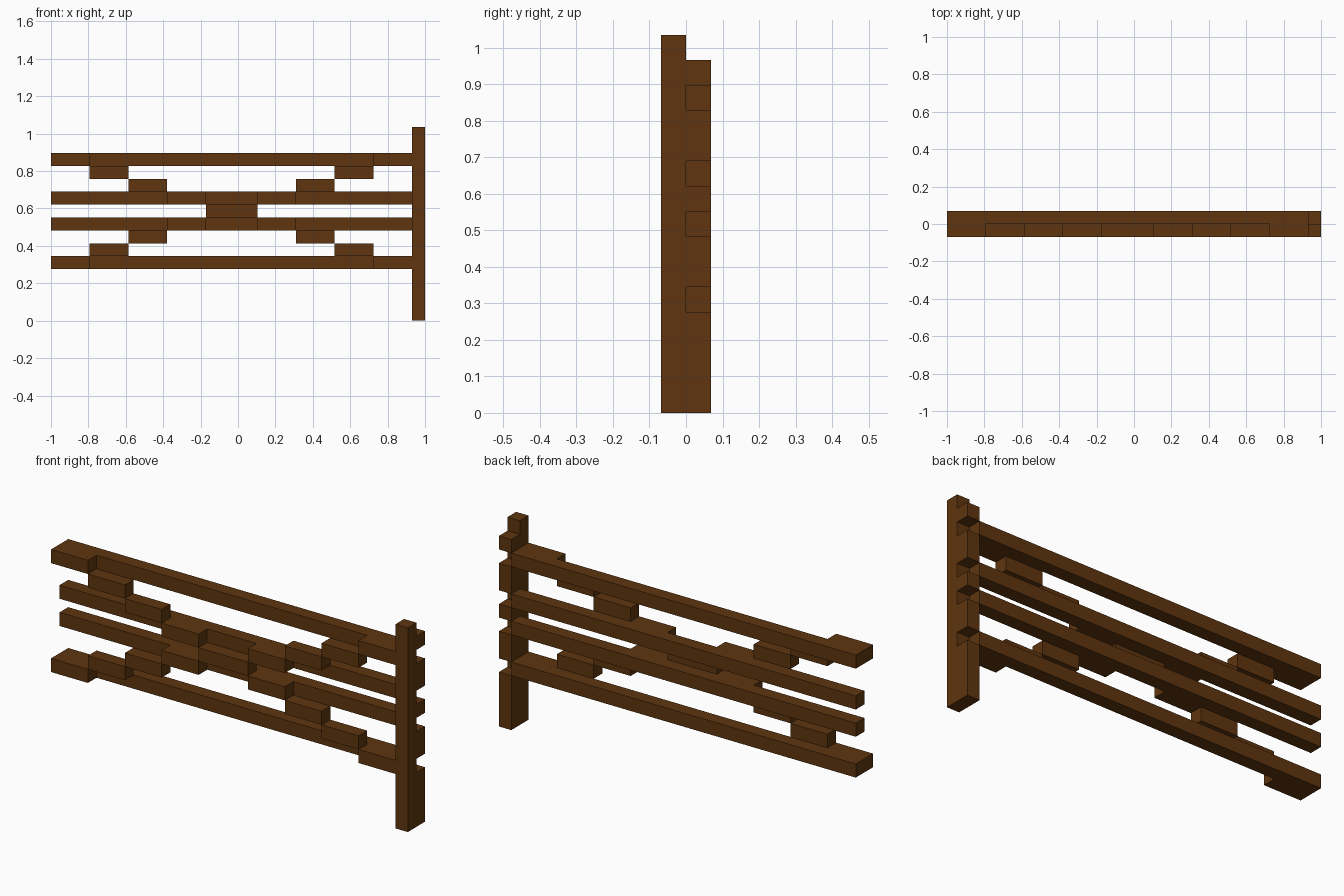
import bpy, bmesh
from mathutils import Matrix

if "Cube" in bpy.data.objects:
    bpy.data.objects.remove(bpy.data.objects["Cube"])

U = 2 / 29          # one block of the grid
COLS = 28           # rail length in blocks
MID = 8             # row the pattern mirrors about

wood = bpy.data.materials.new("brown_wood")
wood.diffuse_color = (0.114, 0.036, 0.0045, 1)
wood.use_nodes = True
wood.node_tree.nodes["Principled BSDF"].inputs["Base Color"].default_value = wood.diffuse_color


def finish(name, bm):
    bmesh.ops.recalc_face_normals(bm, faces=bm.faces)
    mesh = bpy.data.meshes.new(name)
    bm.to_mesh(mesh)
    bm.free()
    mesh.materials.append(wood)
    obj = bpy.data.objects.new(name, mesh)
    bpy.context.collection.objects.link(obj)
    return obj


def box(name, col, width, y, row):
    """Block-high box: columns from col, y layer starting at y (in blocks)."""
    bm = bmesh.new()
    bmesh.ops.create_cube(bm, size=1, matrix=Matrix.LocRotScale(
        (-1 + (col + width / 2) * U, (y + 0.5) * U, (row + 0.5) * U),
        None, (width * U, U, U)))
    return finish(name, bm)


rail_rows = (4, 7, 9, 12)

# End post: side profile with a notch behind at each rail, extruded in x
profile = [(-1, 0), (1, 0)]
for r in rail_rows:
    profile += [(1, r), (0, r), (0, r + 1), (1, r + 1)]
profile += [(1, 14), (0, 14), (0, 15), (-1, 15)]
bm = bmesh.new()
face = bm.faces.new([bm.verts.new((1 - U, y * U, z * U)) for y, z in profile])
ext = bmesh.ops.extrude_face_region(bm, geom=[face], use_keep_orig=True)
bmesh.ops.translate(bm, vec=(U, 0, 0),
                    verts=[v for v in ext["geom"] if isinstance(v, bmesh.types.BMVert)])
finish("end_post", bm)

# Long rails in the back layer
for r in rail_rows:
    box("rail", 0, COLS, 0, r)

# Stepped crossing braces in the front layer
box("brace_centre", 12, 4, -1, MID)
for k in range(1, 5):
    for row in (MID + k, MID - k):
        left = 12 - 3 * k
        box("brace_step_left", left, 3, -1, row)
        box("brace_step_right", COLS - left - 3, 3, -1, row)
